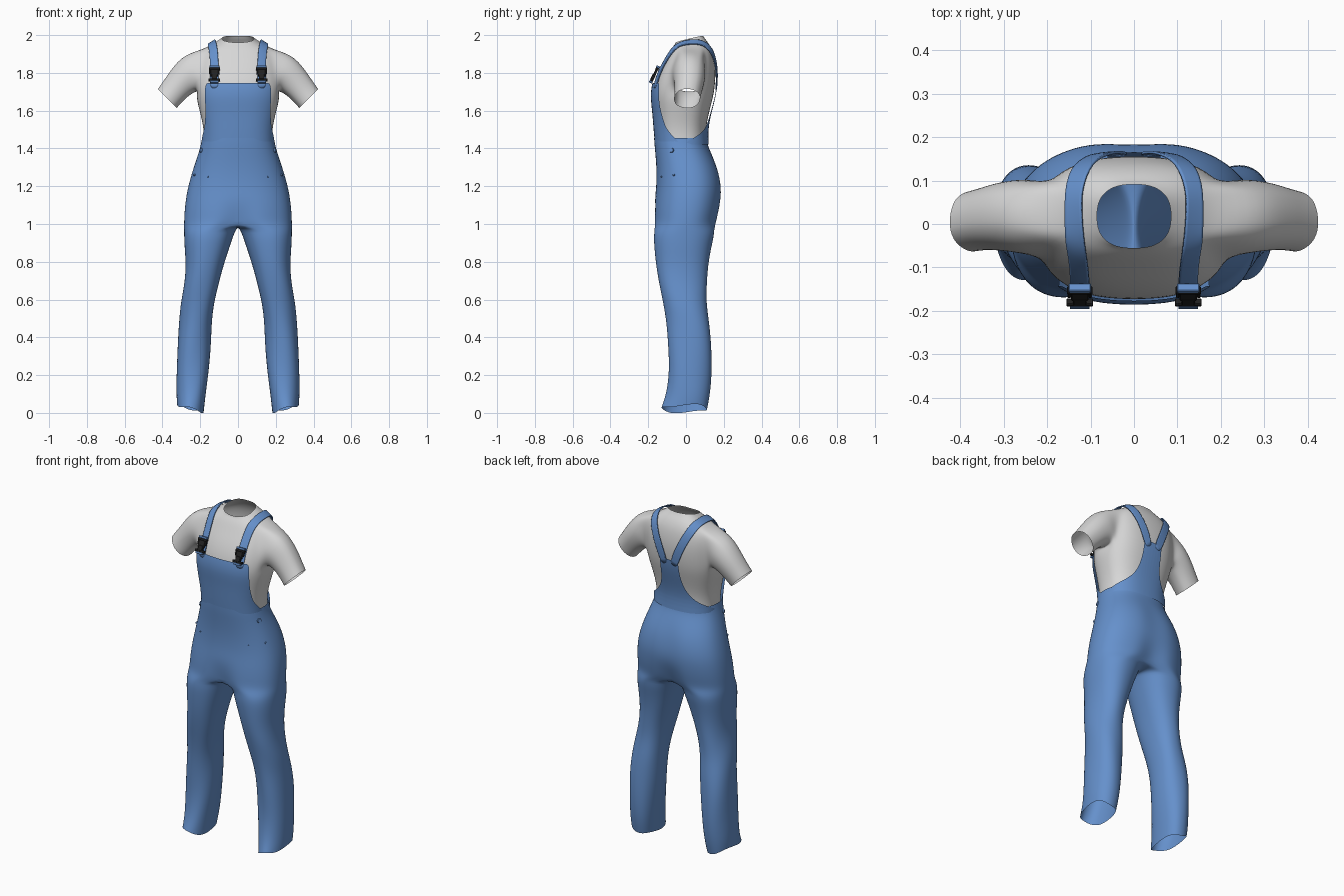
import bpy, bmesh, math
from mathutils import Vector, Matrix

cube = bpy.data.objects.get("Cube")
if cube:
    bpy.data.objects.remove(cube, do_unlink=True)


def material(name, rgb):
    m = bpy.data.materials.new(name)
    m.use_nodes = True
    m.diffuse_color = (*rgb, 1)
    bsdf = m.node_tree.nodes["Principled BSDF"]
    bsdf.inputs["Base Color"].default_value = (*rgb, 1)
    bsdf.inputs["Roughness"].default_value = 0.8
    return m


DENIM = material("denim blue", (0.13, 0.28, 0.6))
COTTON = material("light grey cotton", (0.68, 0.68, 0.68))
PLASTIC = material("black plastic", (0.015, 0.015, 0.015))


def finish(name, bm, mat, subdiv=2, wrap=None, offset=0.01, thick=0):
    """Turn a half mesh into a mirrored, smooth object."""
    bmesh.ops.remove_doubles(bm, verts=bm.verts, dist=1e-5)
    bmesh.ops.recalc_face_normals(bm, faces=bm.faces)
    for f in bm.faces:
        f.smooth = subdiv > 0
    me = bpy.data.meshes.new(name)
    bm.to_mesh(me)
    bm.free()
    me.materials.append(mat)
    ob = bpy.data.objects.new(name, me)
    bpy.context.collection.objects.link(ob)
    ob.modifiers.new("Mirror", "MIRROR").merge_threshold = 0.002
    if subdiv:
        s = ob.modifiers.new("Smooth", "SUBSURF")
        s.levels = s.render_levels = subdiv
    if wrap:
        w = ob.modifiers.new("Fit", "SHRINKWRAP")
        w.target, w.offset = wrap, offset
        w.wrap_mode = "OUTSIDE_SURFACE"
    if thick:
        t = ob.modifiers.new("Thickness", "SOLIDIFY")
        t.thickness, t.offset = thick, 1
    return ob


def grid(bm, rows, closed=False, skip=lambda r, c: False):
    """Skin rows of points with quads; returns the vertices."""
    vs = [[bm.verts.new(p) for p in row] for row in rows]
    n = len(rows[0])
    for r in range(len(rows) - 1):
        for c in range(n if closed else n - 1):
            if not skip(r, c):
                d = (c + 1) % n
                bm.faces.new((vs[r][c], vs[r][d], vs[r + 1][d], vs[r + 1][c]))
    return vs


def lerp_table(table, z):
    for a, b in zip(table, table[1:]):
        if z <= b[0]:
            k = max(0, (z - a[0]) / (b[0] - a[0]))
            return [u + (v - u) * k for u, v in zip(a, b)][1:]
    return table[-1][1:]


def power(v, e):
    return math.copysign(abs(v) ** e, v) if abs(v) > 1e-6 else 0.0


def half_point(table, z, t, e=0.8):
    """Point on the left half of the body: t runs 0 front to 1 back."""
    hw, yf, yb = lerp_table(table, z)[:3]
    a = math.pi * (t - 0.5)
    return Vector((hw * power(math.cos(a), e),
                   (yf + yb) / 2 + (yb - yf) / 2 * power(math.sin(a), e), z))


# Shirt: height, half width, front y, back y
TORSO = [(1.40, .183, -.150, .110), (1.50, .180, -.160, .103), (1.60, .205, -.167, .125),
         (1.68, .225, -.178, .147), (1.75, .226, -.167, .156), (1.82, .222, -.140, .158),
         (1.88, .212, -.105, .150), (1.925, .185, -.080, .138), (1.953, .135, -.064, .118),
         (1.965, .105, -.058, .102), (1.978, .086, -.056, .092)]
COLS = 12
bm = bmesh.new()
rows = []
for i, sec in enumerate(TORSO):
    row = [half_point(TORSO, sec[0], c / COLS) for c in range(COLS + 1)]
    tilt = max(0, i - 7) * 0.08
    for p in row:
        p.z += (p.y - 0.02) * tilt + (0.05 * p.x if i > 8 else 0)
    rows.append(row)
R0, R1, C0, C1 = 3, 7, 4, 8
vs = grid(bm, rows, skip=lambda r, c: R0 <= r < R1 and C0 <= c < C1)

# Sleeves grow out of the armhole loop
hole = ([vs[R0][c] for c in range(C0, C1)] + [vs[r][C1] for r in range(R0, R1)]
        + [vs[R1][c] for c in range(C1, C0, -1)] + [vs[r][C0] for r in range(R1, R0, -1)])
mid = sum((v.co for v in hole), Vector()) / len(hole)
angles = [math.atan2((v.co.z - mid.z) / .11, (v.co.y - mid.y) / .09) for v in hole]
prev = hole
for cx, cy, cz, ry, rz, lean in [(.248, .018, 1.802, .092, .104, .42), (.305, .018, 1.75, .083, .085, .62),
                                 (.345, .012, 1.70, .075, .076, .75), (.374, .006, 1.664, .073, .073, .78)]:
    up = Vector((math.sin(lean), 0, math.cos(lean)))
    ring = [bm.verts.new(Vector((cx, cy, cz)) + Vector((0, ry * math.cos(a), 0)) + up * rz * math.sin(a))
            for a in angles]
    for i in range(len(ring)):
        j = (i + 1) % len(ring)
        bm.faces.new((prev[i], prev[j], ring[j], ring[i]))
    prev = ring
shirt = finish("shirt", bm, COTTON)

# Trousers, legs: height, inner x, outer x, front y, back y
LEGS = [(.022, .180, .322, -.128, .115), (.10, .168, .325, -.105, .130), (.22, .153, .325, -.092, .136),
        (.36, .143, .322, -.094, .136), (.48, .137, .312, -.102, .127), (.58, .124, .302, -.122, .108),
        (.68, .102, .284, -.146, .108), (.78, .075, .276, -.160, .118), (.88, .042, .284, -.170, .136),
        (.96, .014, .287, -.174, .156)]
# Trousers, hips: height, half width, front y, back y
HIPS = [(1.0, .288, -.176, .168), (1.06, .286, -.174, .182), (1.13, .279, -.167, .192), (1.2, .266, -.158, .194),
        (1.29, .240, -.157, .176), (1.37, .212, -.163, .137), (1.42, .198, -.168, .114), (1.455, .192, -.170, .112)]
INNER = 8
bm = bmesh.new()
leg_rows = []
for z, xi, xo, yf, yb in LEGS:
    cx, rx, cy, ry = (xi + xo) / 2, (xo - xi) / 2, (yf + yb) / 2, (yb - yf) / 2
    row = []
    for i in range(COLS + INNER):
        a = math.pi * (i / COLS - 0.5 if i <= COLS else 0.5 + (i - COLS) / INNER)
        fold = 1 + 0.03 * math.sin(3 * a + 14 * z) * (z < .7)
        hem = 0.02 * math.cos(a) + 0.008 * math.sin(3 * a) if z < .05 else 0
        row.append(Vector((cx + rx * fold * power(math.cos(a), .88),
                           cy + ry * fold * power(math.sin(a), .88), z + hem)))
    leg_rows.append(row)
hip_rows = []
for sec in HIPS:
    row = [half_point(HIPS, sec[0], c / COLS, .85) for c in range(COLS + 1)]
    dip = max(0, 1 - (sec[0] - 1) / .13) * .2
    row[0].y *= 1 - dip
    row[-1].y *= 1 - dip - (.06 if sec[0] < 1.3 else 0)
    hip_rows.append(row)
# Crotch seam closes the inside of the legs on the centre plane
front, back = hip_rows[0][0], hip_rows[0][-1]
seam = [back.lerp(front, k / INNER) - Vector((0, 0, .012 * math.sin(math.pi * k / INNER)))
        for k in range(1, INNER)]
grid(bm, leg_rows + [hip_rows[0] + seam], closed=True)
grid(bm, hip_rows)
finish("trousers", bm, DENIM)


# Bib and back panel hug the shirt; each entry is height and edge position
def panel(name, edge, from_front):
    bm = bmesh.new()
    rows = []
    for z, t in edge:
        lo, hi = (0, t) if from_front else (t, 1)
        rows.append([half_point(TORSO, z, lo + (hi - lo) * c / 8) for c in range(9)])
    grid(bm, rows)
    finish(name, bm, DENIM, wrap=shirt, offset=0.013)


panel("bib", [(1.42, .5), (1.45, .45), (1.5, .36), (1.56, .30), (1.62, .265),
              (1.68, .25), (1.72, .245), (1.745, .23)], True)
panel("back_panel", [(1.42, .5), (1.45, .6), (1.48, .73), (1.52, .84), (1.57, .905),
                     (1.64, .935), (1.74, .94)], False)

# Straps over the shoulders
path = [Vector(p) for p in [(.125, -.165, 1.72), (.125, -.15, 1.79), (.127, -.12, 1.86), (.131, -.075, 1.925),
                            (.136, -.02, 1.955), (.137, .04, 1.96), (.125, .1, 1.94), (.1, .145, 1.88),
                            (.062, .16, 1.80), (.03, .155, 1.71)]]
bm = bmesh.new()
rows = []
for i, p in enumerate(path):
    along = path[min(i + 1, len(path) - 1)] - path[max(i - 1, 0)]
    out = p - Vector((p.x * .6, 0, 1.75))
    side = along.cross(out).normalized() * .023
    rows.append([p - side, p, p + side])
grid(bm, rows)
finish("shoulder_straps", bm, DENIM, wrap=shirt, offset=0.008, thick=0.006)

# Buckles: stacked bars along the slope of the chest
slope = Matrix.Translation((.125, -.168, 1.79)) @ Matrix.Rotation(math.radians(-26), 4, "X")


def boxes(name, mat, parts):
    bm = bmesh.new()
    for x, z, w, h, d in parts:
        size = Matrix.Diagonal((w, d, h, 1))
        bmesh.ops.create_cube(bm, size=1, matrix=slope @ Matrix.Translation((x, 0, z)) @ size)
    bmesh.ops.bevel(bm, geom=bm.edges[:], offset=0.002, segments=1, affect="EDGES")
    finish(name, bm, mat, subdiv=0)


boxes("buckles", PLASTIC, [(0, .034, .058, .012, .018), (0, .012, .04, .04, .014), (0, -.014, .03, .03, .018),
                           (0, -.03, .062, .013, .016), (-.024, .018, .008, .028, .012), (.024, .018, .008, .028, .012)])
boxes("strap_loops", DENIM, [(0, .046, .052, .012, .02), (0, -.042, .046, .012, .018)])

# Side buttons and pocket rivets
bm = bmesh.new()
for z, t, r in [(1.39, .39, .013), (1.26, .37, .006), (1.25, .2, .004)]:
    p = half_point(HIPS, z, t, .85)
    tangent = half_point(HIPS, z, t + .03, .85) - half_point(HIPS, z, t - .03, .85)
    rise = half_point(HIPS, z + .02, t, .85) - half_point(HIPS, z - .02, t, .85)
    turn = tangent.cross(rise).to_track_quat("Z", "Y").to_matrix().to_4x4()
    bmesh.ops.create_cone(bm, cap_ends=True, segments=16, radius1=r, radius2=r * .85, depth=.008,
                          matrix=Matrix.Translation(p) @ turn)
finish("buttons", bm, DENIM, subdiv=0)
